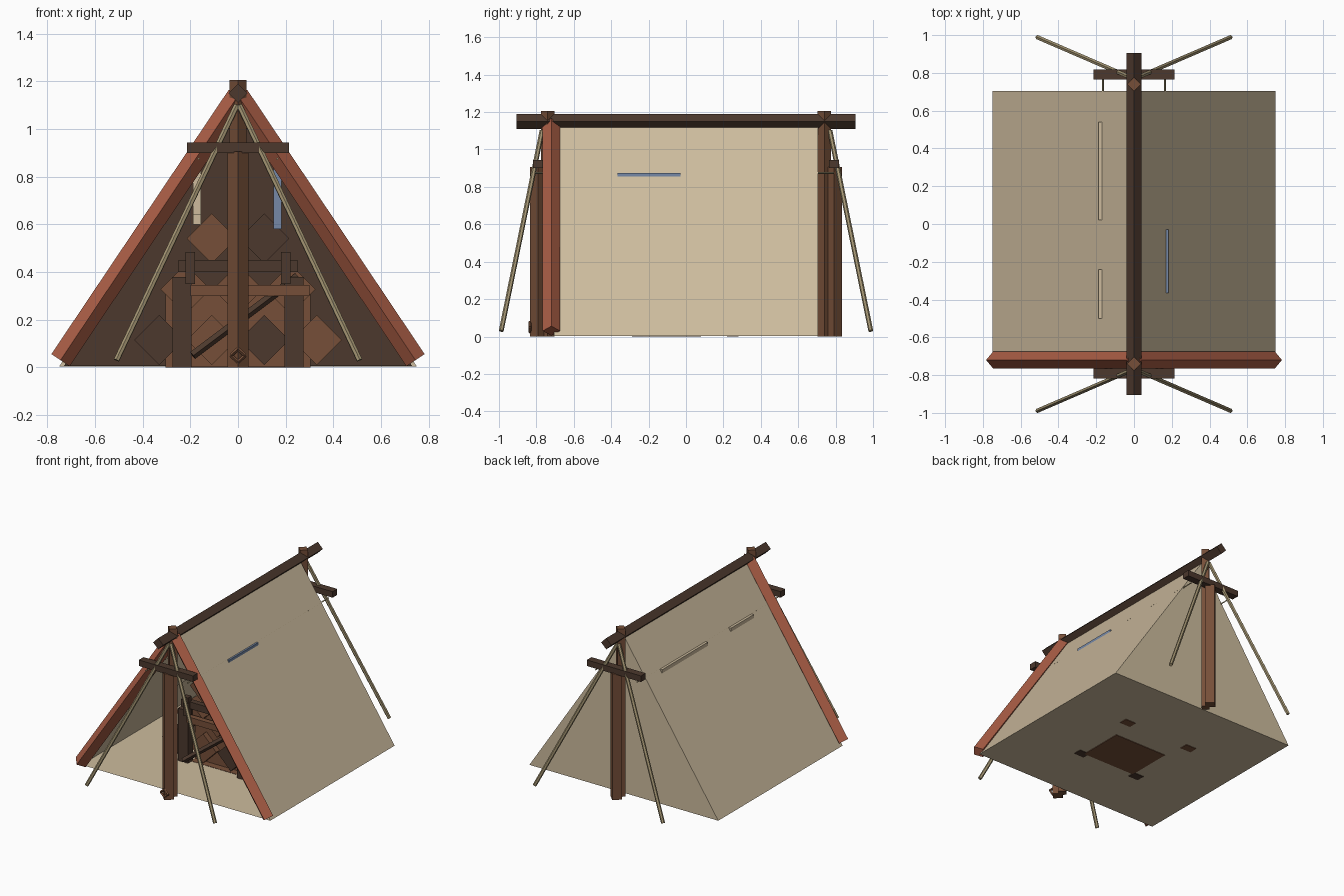
import bpy, bmesh
from mathutils import Vector

cube = bpy.data.objects.get("Cube")
if cube:
    bpy.data.objects.remove(cube, do_unlink=True)


def material(name, rgb):
    m = bpy.data.materials.new(name)
    m.use_nodes = True
    m.diffuse_color = (*rgb, 1)
    m.node_tree.nodes["Principled BSDF"].inputs["Base Color"].default_value = (*rgb, 1)
    return m


canvas = material("cream canvas", (0.61, 0.50, 0.34))
red = material("red wood", (0.40, 0.11, 0.06))
brown = material("brown wood", (0.18, 0.078, 0.04))
dark = material("dark wood", (0.072, 0.04, 0.026))
rope = material("tan rope", (0.37, 0.30, 0.17))
blue = material("blue cloth", (0.18, 0.25, 0.39))


def finish(name, bm, mat):
    me = bpy.data.meshes.new(name)
    bm.to_mesh(me)
    bm.free()
    me.materials.append(mat)
    ob = bpy.data.objects.new(name, me)
    bpy.context.scene.collection.objects.link(ob)
    return ob


def beam(name, start, end, radius, mat, sides=4):
    """Bar with a diamond section between two points."""
    a, b = Vector(start), Vector(end)
    bm = bmesh.new()
    bmesh.ops.create_cone(bm, cap_ends=True, segments=sides, radius1=radius,
                          radius2=radius, depth=(b - a).length)
    ob = finish(name, bm, mat)
    ob.rotation_mode = 'QUATERNION'
    if abs((b - a).normalized().z) < 0.999:
        ob.rotation_quaternion = (b - a).to_track_quat('Z', 'Y')
    ob.location = (a + b) / 2
    return ob


def box(name, low, high, mat):
    bm = bmesh.new()
    bmesh.ops.create_cube(bm, size=1)
    a, b = Vector(low), Vector(high)
    for v in bm.verts:
        v.co = (a + b) / 2 + v.co * (b - a)
    return finish(name, bm, mat)


def sheet(name, points, mat):
    bm = bmesh.new()
    bm.faces.new([bm.verts.new(p) for p in points])
    return finish(name, bm, mat)


# Canvas: floor, two slopes, closed back with a dark lining
W, H, Y, F = 0.75, 1.13, 0.705, 0.004
sheet("tent_floor", [(-W, -Y, F), (W, -Y, F), (W, Y, F), (-W, Y, F)], canvas)
for side, s in (("left", 1), ("right", -1)):
    pts = [(s * W, -Y, F), (s * W, Y, F), (0, Y, H), (0, -Y, H)]
    sheet(side + "_slope", pts if s > 0 else pts[::-1], canvas)
sheet("tent_back", [(W, Y, F), (-W, Y, F), (0, Y, H)], canvas)
sheet("back_lining", [(-W + 0.02, Y - 0.012, F + 0.002), (W - 0.02, Y - 0.012, F + 0.002),
                      (0, Y - 0.012, H - 0.02)], dark)

# Ridge pole and the supports at both ends
beam("ridge_pole", (0, -0.905, 1.15), (0, 0.905, 1.15), 0.04, dark)
for end, e in (("front", -1), ("back", 1)):
    beam(end + "_post", (0, e * 0.74, 0), (0, e * 0.74, 1.205), 0.036, brown)
    beam(end + "_outer_post", (0, e * 0.79, 0), (0, e * 0.79, 0.905), 0.045, brown)
    ys = sorted((e * 0.765, e * 0.818))
    box(end + "_crossbar", (-0.215, ys[0], 0.9), (0.215, ys[1], 0.943), dark)
    for side, s in (("left", 1), ("right", -1)):
        beam(f"{end}_{side}_guy_line", (s * 0.005, e * 0.77, 1.1),
             (s * 0.51, e * 0.988, 0.03), 0.013, rope, 6)

# Red trim along the open front
for side, s in (("left", 1), ("right", -1)):
    beam(side + "_front_trim", (s * 0.745, -0.72, 0.03), (0, -0.72, 1.14), 0.046, red)

# Clothes lines with hanging cloths
for side, s in (("left", 1), ("right", -1)):
    beam(side + "_clothes_line", (s * 0.165, -0.81, 0.875), (s * 0.165, 0.79, 0.875),
         0.005, rope)
box("blue_cloth", (0.15, -0.365, 0.58), (0.183, -0.03, 0.874), blue)
box("long_cloth", (-0.188, 0.02, 0.6), (-0.155, 0.54, 0.874), canvas)
box("short_cloth", (-0.188, -0.5, 0.64), (-0.155, -0.24, 0.874), canvas)

# Stacked square logs
for row, count in enumerate((4, 3, 2)):
    for i in range(count):
        x = 0.22 * (i - (count - 1) / 2)
        beam(f"log_{row}_{i}", (x, -0.24, 0.115 + 0.213 * row),
             (x, 0.24, 0.115 + 0.213 * row), 0.105, dark if (i + row // 2) % 2 == 0 and row != 1 else brown)

# Low rack around the logs
box("rack_base", (-0.2, -0.2, 0.005), (0.2, 0.2, 0.3), brown)
box("base_patch", (-0.2, -0.25, 0), (0.22, 0.08, 0.006), brown)
for side, s in (("left", 1), ("right", -1)):
    x0, x1 = sorted((s * 0.195, s * 0.275))
    box(side + "_front_leg", (x0, -0.29, 0), (x1, -0.23, 0.38), dark)
    x0, x1 = sorted((s * 0.22, s * 0.305))
    box(side + "_back_leg", (x0, 0.22, 0), (x1, 0.28, 0.33), brown)
    x0, x1 = sorted((s * 0.18, s * 0.22))
    box(side + "_upright", (x0, -0.31, 0.35), (x1, -0.27, 0.485), dark)
box("upper_rail", (-0.25, -0.29, 0.4), (0.25, -0.25, 0.45), dark)
box("lower_rail", (-0.2, -0.3, 0.3), (0.3, -0.26, 0.345), brown)
beam("leaning_stick", (-0.19, -0.35, 0.05), (0.25, -0.26, 0.38), 0.018, dark)

# Small ring at the foot of the front post
corners = [(-0.03, 0.05), (0, 0.078), (0.03, 0.05), (0, 0.022)]
for i in range(4):
    (xa, za), (xb, zb) = corners[i], corners[(i + 1) % 4]
    beam(f"post_ring_{i}", (xa, -0.835, za), (xb, -0.835, zb), 0.008, brown)
